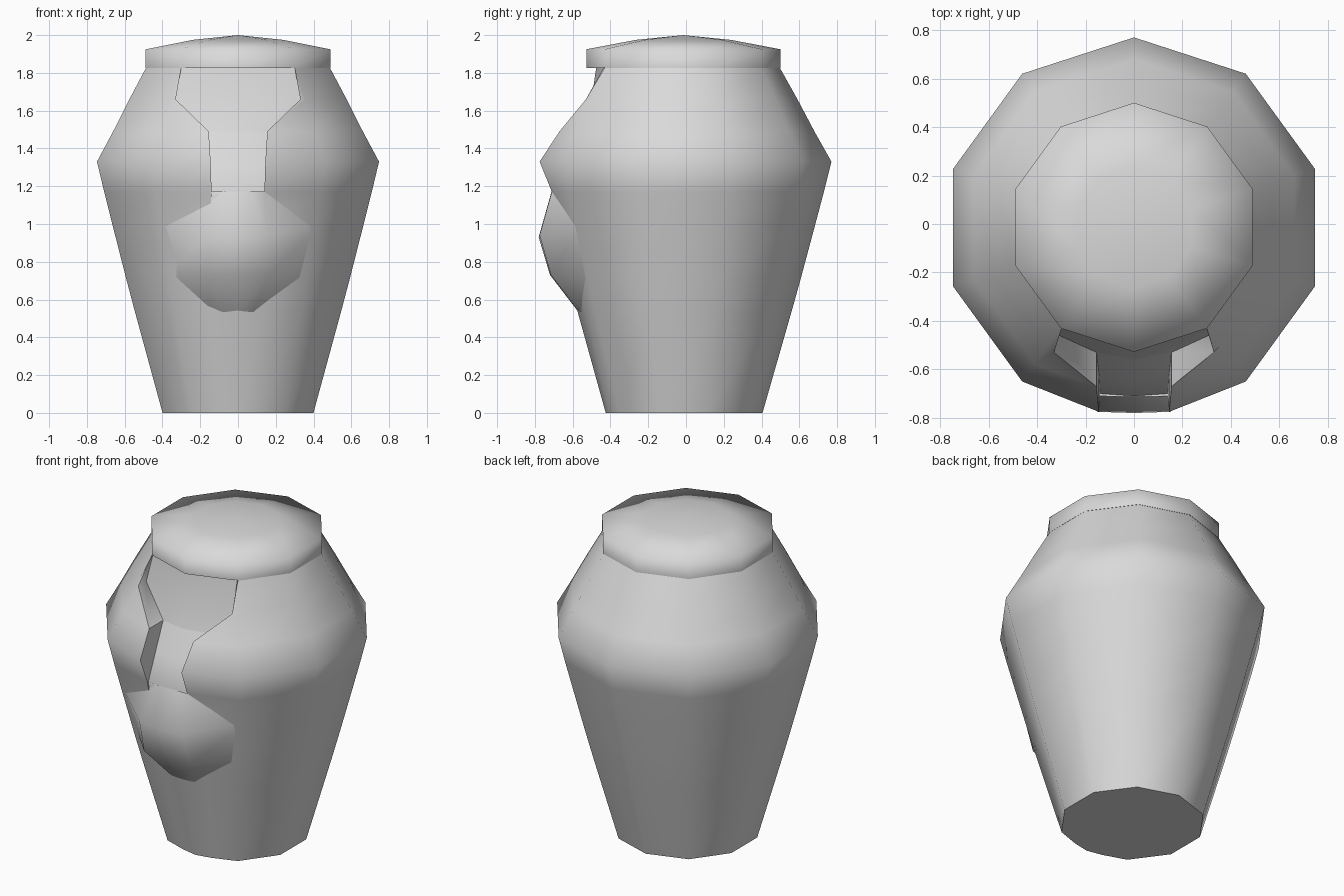
import bpy
import math

if "Cube" in bpy.data.objects:
    bpy.data.objects.remove(bpy.data.objects["Cube"])

clay = bpy.data.materials.new("light_grey")
clay.diffuse_color = (0.7, 0.7, 0.7, 1)
clay.use_nodes = True
clay.node_tree.nodes["Principled BSDF"].inputs["Base Color"].default_value = clay.diffuse_color


def make_part(name, verts, faces, angle):
    mesh = bpy.data.meshes.new(name)
    mesh.from_pydata(verts, [], faces)
    mesh.materials.append(clay)
    obj = bpy.data.objects.new(name, mesh)
    bpy.context.collection.objects.link(obj)
    bpy.ops.object.select_all(action='DESELECT')
    obj.select_set(True)
    bpy.context.view_layer.objects.active = obj
    # tidy coincident points and make all normals face outwards
    bpy.ops.object.mode_set(mode='EDIT')
    bpy.ops.mesh.select_all(action='SELECT')
    bpy.ops.mesh.remove_doubles(threshold=0.002)
    bpy.ops.mesh.normals_make_consistent(inside=False)
    bpy.ops.object.mode_set(mode='OBJECT')
    bpy.ops.object.shade_smooth_by_angle(angle=math.radians(angle))
    return obj


def loft(rows, closed):
    """Quads between rows that all have the same number of points."""
    n = len(rows[0])
    verts = [p for row in rows for p in row]
    faces = []
    for r in range(len(rows) - 1):
        for i in range(n if closed else n - 1):
            j = (i + 1) % n
            faces.append((r*n + i, r*n + j, (r+1)*n + j, (r+1)*n + i))
    return verts, faces


def mirrored(half):
    """Right half, starting on the centre line, extended to the left."""
    return [(-x, y, z) for x, y, z in reversed(half[1:])] + half


# Body: ten-sided jar with a recessed throat down the front
# z, radius, opening half width, lip y, throat side y, throat centre y
profile = [
    (0.00, 0.42, 0.10, -0.405, -0.405, -0.425),
    (0.54, 0.575, 0.16, -0.535, -0.535, -0.575),
    (0.72, 0.625, 0.16, -0.585, -0.585, -0.63),
    (1.00, 0.70, 0.15, -0.66, -0.66, -0.69),
    (1.17, 0.745, 0.14, -0.71, -0.70, -0.71),
    (1.33, 0.785, 0.145, -0.775, -0.62, -0.635),
    (1.49, 0.695, 0.155, -0.67, -0.53, -0.56),
    (1.66, 0.605, 0.33, -0.53, -0.45, -0.50),
    (1.83, 0.51, 0.30, -0.435, -0.425, -0.475),
]
rows = []
for z, r, w, lip, side, mid in profile:
    half = [(0, mid, z), (w, side, z), (w, lip, z)]
    for deg in (-54, -18, 18, 54, 90):
        a = math.radians(deg)
        half.append((r * math.cos(a), r * math.sin(a) - 0.015, z))
    half[-1] = (0, half[-1][1], z)
    rows.append(mirrored(half)[1:])
verts, faces = loft(rows, True)
n = len(rows[0])
faces.append(tuple(range(n)))
faces.append(tuple(range(len(verts) - n, len(verts))))
body = make_part("body", verts, faces, 60)

# Crease where the wide neck panel meets the narrow throat
for e in body.data.edges:
    pts = [body.data.vertices[v].co for v in e.vertices]
    if all(abs(p.z - 1.49) < 0.01 and abs(p.x) < 0.2 and p.y < 0 for p in pts):
        e.use_edge_sharp = True

# Belly: faceted pouch bulging from the lower front
belly_rows = [
    [(0, -0.57, 0.535), (0.08, -0.555, 0.535), (0.16, -0.515, 0.54)],
    [(0, -0.72, 0.73), (0.16, -0.715, 0.73), (0.42, -0.43, 0.71)],
    [(0, -0.78, 0.93), (0.15, -0.775, 0.94), (0.44, -0.54, 1.0)],
    [(0, -0.712, 1.172), (0.07, -0.712, 1.172), (0.14, -0.71, 1.172)],
]
verts, faces = loft([mirrored(h) for h in belly_rows], False)
# close the hidden back so the pouch is a solid
rim = list(range(5)) + [9, 14] + list(range(19, 14, -1)) + [10, 5]
verts.append((0, -0.4, 0.85))
for a, b in zip(rim, rim[1:] + rim[:1]):
    faces.append((a, b, len(verts) - 1))
make_part("belly", verts, faces, 65)

# Lid: ten-sided cap with a low domed top
lid_rows = []
for z, r in ((1.825, 0.514), (1.925, 0.514), (1.975, 0.25)):
    lid_rows.append([(r * math.cos(math.radians(18 + 36*k)),
                      r * math.sin(math.radians(18 + 36*k)) - 0.014, z)
                     for k in range(10)])
verts, faces = loft(lid_rows, True)
verts.append((0, -0.014, 2.0))
faces += [(20 + k, 20 + (k + 1) % 10, 30) for k in range(10)]
faces.append(tuple(range(10)))
make_part("lid", verts, faces, 85)
